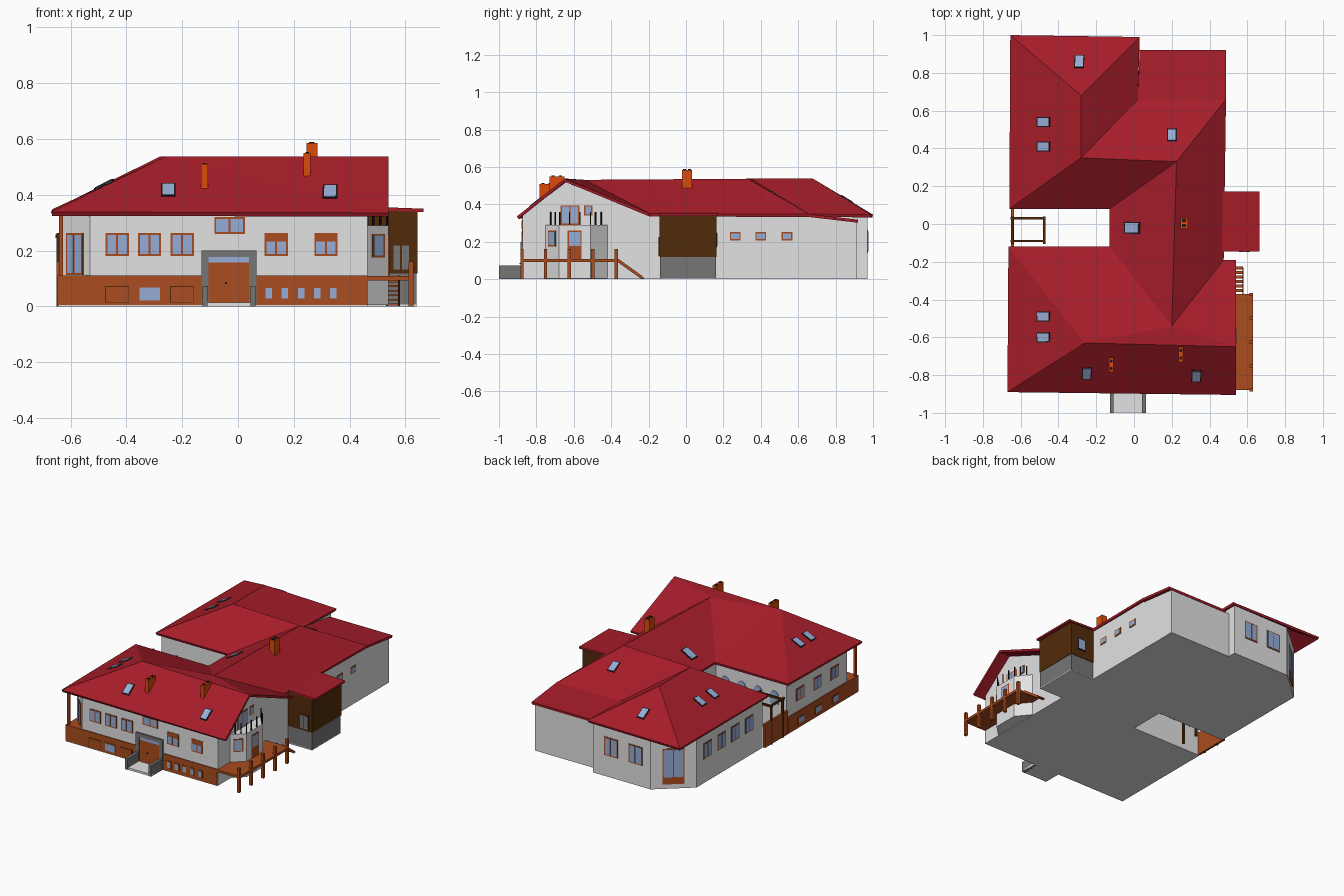
import bpy, bmesh, math
from mathutils import Matrix, Vector
from mathutils.bvhtree import BVHTree

if "Cube" in bpy.data.objects:
    bpy.data.objects.remove(bpy.data.objects["Cube"])


def material(name, r, g, b):
    m = bpy.data.materials.new(name)
    m.use_nodes = True
    m.diffuse_color = (r, g, b, 1)
    m.node_tree.nodes["Principled BSDF"].inputs["Base Color"].default_value = (r, g, b, 1)
    return m


RED = material("roof red", .38, .012, .022)
WALL = material("wall light grey", .76, .76, .76)
RUST = material("rust brown", .4, .072, .013)
GREY = material("concrete grey", .18, .18, .18)
BROWN = material("dark timber", .085, .024, .003)
GLASS = material("window blue", .31, .42, .67)
BRICK = material("chimney orange", .72, .07, .003)
BLACK = material("black metal", .01, .01, .01)


def finish(name, bm, mats):
    bmesh.ops.recalc_face_normals(bm, faces=bm.faces)
    me = bpy.data.meshes.new(name)
    bm.to_mesh(me)
    bm.free()
    for m in mats:
        me.materials.append(m)
    ob = bpy.data.objects.new(name, me)
    bpy.context.collection.objects.link(ob)
    return ob


def boxes(name, items, matrix=Matrix()):
    """items: (centre, size, material), placed by one matrix"""
    bm, mats = bmesh.new(), []
    for c, s, m in items:
        if m not in mats:
            mats.append(m)
        before = len(bm.faces)
        bmesh.ops.create_cube(bm, size=1, matrix=matrix @ Matrix.Translation(c) @ Matrix.Diagonal((*s, 1)))
        bm.faces.ensure_lookup_table()
        for f in bm.faces[before:]:
            f.material_index = mats.index(m)
    return finish(name, bm, mats)


def block(name, x0, x1, y0, y1, z0, z1, mat):
    return boxes(name, [(((x0 + x1) / 2, (y0 + y1) / 2, (z0 + z1) / 2), (x1 - x0, y1 - y0, z1 - z0), mat)])


def prism(name, pts, axis, lo, hi, mat):
    """extrude a flat profile along x, y or z"""
    put = {"x": lambda p, t: (t, *p), "y": lambda p, t: (p[0], t, p[1]), "z": lambda p, t: (*p, t)}[axis]
    bm = bmesh.new()
    f = bm.faces.new([bm.verts.new(put(p, lo)) for p in pts])
    new = bmesh.ops.extrude_face_region(bm, geom=[f])["geom"]
    shift = Vector(put((0, 0), hi - lo))
    bmesh.ops.translate(bm, vec=shift, verts=[v for v in new if isinstance(v, bmesh.types.BMVert)])
    return finish(name, bm, [mat])


def window(name, x, y, turn, w, z0, z1, panes=2, lower=.0, upper=.0, frame=RUST, pane=GLASS):
    """framed window; lower and upper are solid panel heights"""
    b = .007
    items = [((0, 0, (z0 + z1) / 2), (w, .006, z1 - z0), frame)]
    g0, g1 = z0 + b + lower, z1 - b - upper
    pw = (w - b * (panes + 1)) / panes
    for i in range(panes):
        cx = -w / 2 + b + pw / 2 + i * (pw + b)
        items.append(((cx, 0, (g0 + g1) / 2), (pw, .009, g1 - g0), pane))
    boxes(name, items, Matrix.Translation((x, y, 0)) @ Matrix.Rotation(math.radians(turn), 4, "Z"))


# Foundation, walls and rust plinth
prism("foundation", [(-.645, -.88), (.465, -.88), (.465, -.14), (.64, -.14), (.64, .16), (.465, .16), (.465, .915),
                     (.003, .915), (.003, .97), (-.42, .97), (-.63, .79), (-.63, .1), (-.12, .1), (-.12, -.14),
                     (-.645, -.14)], "z", 0, .006, WALL)
prism("main_walls", [(-.53, -.875), (.465, -.875), (.465, .66), (.003, .66), (.003, .97), (-.42, .97), (-.63, .79),
                     (-.63, .1), (-.12, .1), (-.12, -.14), (-.64, -.14), (-.64, -.77)], "z", .004, .34, WALL)
prism("rear_block", [(.6, .004), (.915, .004), (.915, .306), (.66, .336), (.6, .336)], "x", -.02, .4651, WALL)
prism("east_gable", [(-.875, .335), (-.875, .342), (-.643, .519), (-.21, .343), (-.21, .335)], "x", .44, .465, WALL)
block("plinth", -.647, .464, -.881, -.15, .004, .11, RUST)
block("corner_post", -.642, -.627, -.872, -.857, .11, .34, RUST)

# East annexe with timber upper storey
block("annexe_base", .46, .64, -.14, .16, .004, .118, GREY)
block("annexe_timber", .46, .643, -.143, .163, .118, .345, BROWN)
prism("annexe_roof", [(.44, .345), (.665, .338), (.665, .35), (.44, .358)], "y", -.145, .172, RED)
window("annexe_front_window", .585, -.143, 0, .07, .125, .225, 2, frame=BROWN, pane=GREY)
window("annexe_rear_window", .56, .163, 180, .06, .17, .25, 1, frame=BLACK)

# Roof: corner and ridge points shared by the slopes
P = dict(A=(-.67, -.89, .338), B=(.54, -.905, .335), C=(.54, -.65, .537), D=(-.26, -.63, .537),
         E=(-.665, -.12, .348), F=(-.13, -.12, .348), G=(.2, -.54, .531), H=(.475, -.19, .35),
         I=(.54, -.19, .35), J=(-.13, .08, .348), K=(.225, .33, .537), L=(.487, .66, .348),
         M=(-.66, .08, .348), N=(-.28, .35, .537), O=(-.28, .68, .537), P=(-.655, 1, .345),
         Q=(.03, .99, .345), R=(.02, .66, .348), S=(.487, .92, .318), T=(.03, .92, .318))
bm = bmesh.new()
V = {k: bm.verts.new(p) for k, p in P.items()}
for loop in "ABCD ADE DEFG DGC CGHI GKLH GFJK JMNK MNOP OPQ NOQR NKLR RLST".split():
    f = bm.faces.new([V[c] for c in loop])
    f.normal_update()
    if f.normal.z < 0:
        f.normal_flip()
bmesh.ops.triangulate(bm, faces=[f for f in bm.faces if len(f.verts) > 3])
tree = BVHTree.FromBMesh(bm)
me = bpy.data.meshes.new("roof")
bm.to_mesh(me)
bm.free()
me.materials.append(RED)
roof = bpy.data.objects.new("roof", me)
bpy.context.collection.objects.link(roof)
solid = roof.modifiers.new("thickness", "SOLIDIFY")
solid.thickness, solid.offset = .016, -1

# Skylights lie on the slope under each spot
for i, (x, y, s) in enumerate([(-.25, -.79, 1), (.33, -.805, 1), (-.48, -.49, 1), (-.48, -.6, 1), (-.01, -.02, 1.2),
                               (-.48, .41, 1), (-.48, .54, 1), (-.29, .86, 1), (.2, .47, 1)]):
    hit, n, _, _ = tree.ray_cast(Vector((x, y, 2)), Vector((0, 0, -1)))
    side = Vector((0, 0, 1)).cross(n).normalized()
    frame = Matrix((side, n.cross(side), n)).transposed().to_4x4()
    boxes(f"skylight_{i + 1}", [((0, 0, 0), (.053 * s, .078 * s, .007), BLACK),
                                ((0, 0, .002), (.042 * s, .066 * s, .007), GLASS)],
          Matrix.Translation(hit) @ frame)

# Chimneys with dark flues
for name, x, y, w, d, z0, z1 in [("front_left_chimney", -.12, -.745, .025, .075, .42, .51),
                                 ("front_right_chimney", .248, -.69, .025, .08, .46, .55),
                                 ("middle_chimney", .265, .005, .04, .055, .46, .585)]:
    block(name, x - w / 2, x + w / 2, y - d / 2, y + d / 2, z0, z1, BRICK)
    for k in (-1, 1):
        block(name + "_flue", x - w / 4, x + w / 4, y + k * d / 4 - .008, y + k * d / 4 + .008, z1 - .01, z1 + .004, BLACK)

# Front windows
for x in (-.433, -.317, -.2):
    window("front_left_window", x, -.875, 0, .083, .18, .262)
for x in (.137, .315):
    window("front_right_window", x, -.875, 0, .083, .18, .262, upper=.022)
window("front_upper_window", -.03, -.875, 0, .11, .26, .32)
for x in (-.433, -.2):
    block("plinth_panel_edge", x - .043, x + .043, -.883, -.88, .013, .072, BROWN)
    block("plinth_panel", x - .041, x + .041, -.885, -.88, .015, .07, RUST)
window("plinth_window", -.317, -.881, 0, .088, .013, .074, 1)
for i in range(5):
    window("plinth_slit", .11 + i * .058, -.881, 0, .037, .021, .073, 1)
window("front_corner_door", -.585, -.8225, -45, .085, .112, .262, 2)

# Entrance: door, surround and porch
for x in (-.118, .053):
    block("door_jamb", x - .013, x + .013, -.885, -.87, .006, .2, GREY)
    block("porch_wall", x - .01, x + .01, -1, -.88, 0, .072, GREY)
block("door_lintel", -.131, .066, -.885, -.87, .176, .2, GREY)
block("door", -.106, .041, -.883, -.87, .012, .157, RUST)
block("door_knob", -.046, -.04, -.89, -.88, .08, .086, BLACK)
block("door_fanlight", -.106, .041, -.883, -.87, .157, .177, GLASS)
block("porch_floor", -.128, .063, -.998, -.87, 0, .014, WALL)

# West side windows
for y in (-.64, -.46, -.28):
    window("west_front_window", -.64, y, -90, .083, .18, .262)
    window("west_plinth_window", -.647, y, -90, .07, .025, .074, 1)
for i in range(4):
    window("west_rear_window", -.63, .24 + i * .145, -90, .085, .16, .262)

# Rear and east windows
for x in (-.13, -.31):
    window("rear_window", x, .97, 180, .1, .14, .262)
window("rear_corner_door", -.525, .88, -139.4, .134, .03, .265, 2, lower=.04)
for y in (.263, .4, .54):
    window("east_window", .465, y, 90, .058, .208, .252, 1)
window("gable_window", .465, -.62, 90, .1, .29, .395)
window("gable_small_window", .465, -.523, 90, .045, .34, .395, 1)

# Arched courtyard windows
for x in (-.55, -.43, -.31, -.19):
    arc = [(x + .03 * math.cos(a * math.pi / 10), .235 + .03 * math.sin(a * math.pi / 10)) for a in range(11)]
    prism("arched_window", [(x - .03, .18), (x + .03, .18)] + arc, "y", -.15, -.135, GLASS)

# Courtyard screen and pergola
block("courtyard_screen", -.65, -.635, -.14, .1, .004, .16, RUST)
for x in (-.645, -.475):
    for y in (-.09, .03):
        block("pergola_post", x - .006, x + .006, y - .006, y + .006, 0, .255, BROWN)
    block("pergola_cross_beam", x - .006, x + .006, -.105, .04, .25, .262, BROWN)
for y in (-.09, .03):
    block("pergola_beam", -.655, -.47, y - .006, y + .006, .245, .258, BROWN)

# East bay with balcony on top
bay = [(.465, -.75), (.54, -.68), (.54, -.51), (.465, -.42)]
prism("bay", [(.45, -.75)] + bay + [(.45, -.42)], "z", .004, .29, WALL)
window("bay_front_window", .5025, -.715, 43, .06, .175, .26, 1)
window("bay_door", .54, -.595, 90, .075, .105, .26, 1, lower=.065)
for (x0, y0), (x1, y1) in zip(bay, bay[1:]):
    run = Vector((x1 - x0, y1 - y0))
    turn = Matrix.Rotation(math.atan2(run.y, run.x), 4, "Z")
    bars = [((run.length * k / 3, .006, .034), (.006, .006, .068), BLACK) for k in range(1, 4)]
    boxes("balcony_bars", bars, Matrix.Translation((x0, y0, .29)) @ turn)

# Timber deck, posts and stair
block("deck", .46, .63, -.88, -.37, .092, .108, RUST)
for i in range(5):
    y = -.877 + i * .126
    block("deck_post", .612, .63, y - .009, y + .009, 0, .16, RUST)
stair = Matrix.Translation((0, -.302, .056)) @ Matrix.Rotation(math.atan2(-.1, .14), 4, "X")
boxes("stair_stringers", [((x, 0, 0), (.006, .165, .016), RUST) for x in (.533, .577)], stair)
for i in range(6):
    y = -.352 + i * .024
    block("stair_tread", .533, .577, y - .008, y + .008, .086 - i * .0165, .092 - i * .0165, RUST)
